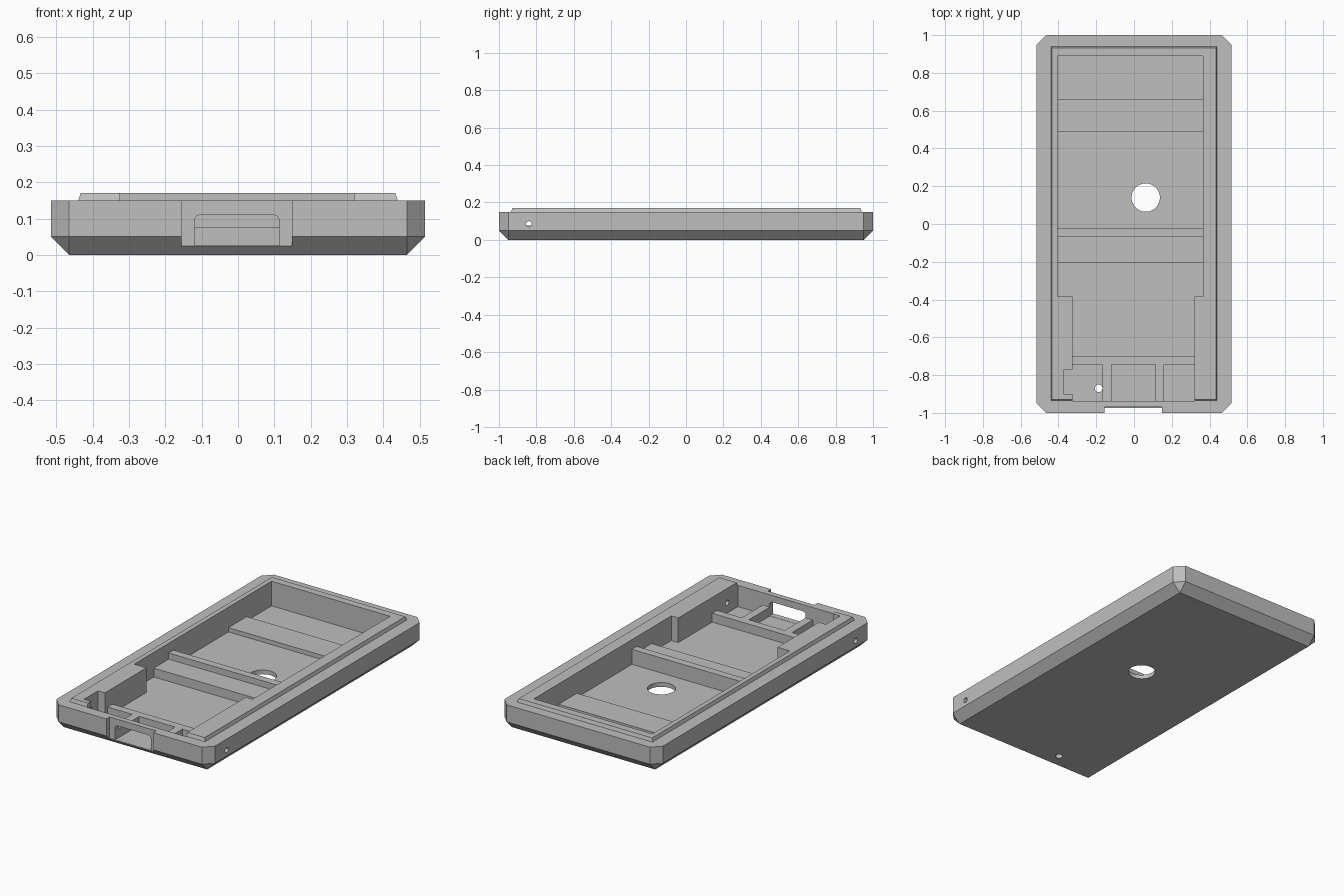
import bpy, bmesh, math
from mathutils import Matrix

cube = bpy.data.objects.get("Cube")
if cube:
    bpy.data.objects.remove(cube, do_unlink=True)

grey = bpy.data.materials.new("plain_grey")
grey.use_nodes = True
colour = (0.52, 0.52, 0.52, 1)
grey.diffuse_color = colour
grey.node_tree.nodes["Principled BSDF"].inputs["Base Color"].default_value = colour

FLOOR = 0.025
OPEN = 0.3   # height safely above the rim


def finish(name, bm):
    bmesh.ops.recalc_face_normals(bm, faces=bm.faces)
    mesh = bpy.data.meshes.new(name)
    bm.to_mesh(mesh)
    bm.free()
    mesh.materials.append(grey)
    obj = bpy.data.objects.new(name, mesh)
    bpy.context.collection.objects.link(obj)
    return obj


def hull(name, points):
    """Convex solid around a set of points."""
    bm = bmesh.new()
    for p in points:
        bm.verts.new(p)
    bmesh.ops.convex_hull(bm, input=bm.verts)
    bmesh.ops.dissolve_limit(bm, angle_limit=0.01, verts=bm.verts, edges=bm.edges)
    return finish(name, bm)


def box(name, xs, ys, zs):
    return hull(name, [(x, y, z) for x in xs for y in ys for z in zs])


def cylinder(name, radius, depth, place, segments=32):
    bm = bmesh.new()
    bmesh.ops.create_cone(bm, cap_ends=True, segments=segments, radius1=radius,
                          radius2=radius, depth=depth, matrix=place)
    return finish(name, bm)


def combine(target, tool, operation):
    """Apply a boolean and discard the tool."""
    mod = target.modifiers.new("cut", 'BOOLEAN')
    mod.operation = operation
    mod.solver = 'EXACT'
    mod.object = tool
    tool.hide_render = True
    bpy.context.view_layer.objects.active = target
    bpy.ops.object.modifier_apply(modifier=mod.name)
    bpy.data.objects.remove(tool, do_unlink=True)


# Tray body: clipped corners above, bevel running down to a square-cornered base
W, L, C, TOP = 0.515, 1.0, 0.05, 0.15
points = []
for sx in (-1, 1):
    for sy in (-1, 1):
        points.append((sx * (W - C), sy * (L - C), 0))
        for z in (C, TOP):
            points += [(sx * W, sy * (L - C), z), (sx * (W - C), sy * L, z)]
body = hull("tray_body", points)

# Raised, slightly tapered rim
rim = []
for inset, z in ((-0.003, 0.14), (0.007, 0.17)):
    rim += [(sx * (0.44 - inset), y, z) for sx in (-1, 1)
            for y in (inset - 0.935, 0.94 - inset)]
combine(body, hull("rim", rim), 'UNION')

# Main compartment, narrower front compartment, side pocket and port recess
cuts = [
    ((-0.405, 0.365), (-0.385, 0.89), (FLOOR, OPEN)),
    ((-0.325, 0.32), (-0.938, -0.37), (FLOOR, OPEN)),
    ((-0.37, -0.31), (-0.9, -0.77), (FLOOR, OPEN)),
    ((-0.155, 0.148), (-1.1, -0.97), (FLOOR, OPEN)),
]
for xs, ys, zs in cuts:
    combine(body, box("compartment_cutter", xs, ys, zs), 'DIFFERENCE')

# Port opening with clipped upper corners
profile = [(-0.12, 0.026), (0.113, 0.026), (0.113, 0.097), (0.108, 0.106),
           (0.098, 0.111), (-0.105, 0.111), (-0.115, 0.106), (-0.12, 0.097)]
port = hull("port_cutter", [(x, y, z) for x, z in profile for y in (-1.05, -0.9)])
combine(body, port, 'DIFFERENCE')

# Round holes through the floor and across both side walls
combine(body, cylinder("floor_hole_cutter", 0.075, 0.2,
                       Matrix.Translation((0.062, 0.14, 0)), 48), 'DIFFERENCE')
combine(body, cylinder("pin_hole_cutter", 0.02, 0.2,
                       Matrix.Translation((-0.187, -0.87, 0))), 'DIFFERENCE')
across = Matrix.Translation((0, -0.84, 0.085)) @ Matrix.Rotation(math.pi / 2, 4, 'Y')
combine(body, cylinder("side_hole_cutter", 0.015, 1.4, across), 'DIFFERENCE')

# Supports and ribs standing on the floor, sunk slightly into floor and walls
SUNK = 0.015
wide, narrow = (-0.41, 0.37), (-0.33, 0.325)
box("rear_support", wide, (0.49, 0.66), (SUNK, 0.05))
box("middle_rib", wide, (-0.065, -0.02), (SUNK, 0.113))
box("middle_step", wide, (-0.203, -0.06), (SUNK, 0.077))
box("front_rib", narrow, (-0.745, -0.7), (SUNK, 0.077))
for side, xs in (("right", (-0.167, -0.12)), ("left", (0.113, 0.16))):
    box(side + "_port_rail", xs, (-0.939, -0.74), (SUNK, 0.077))
